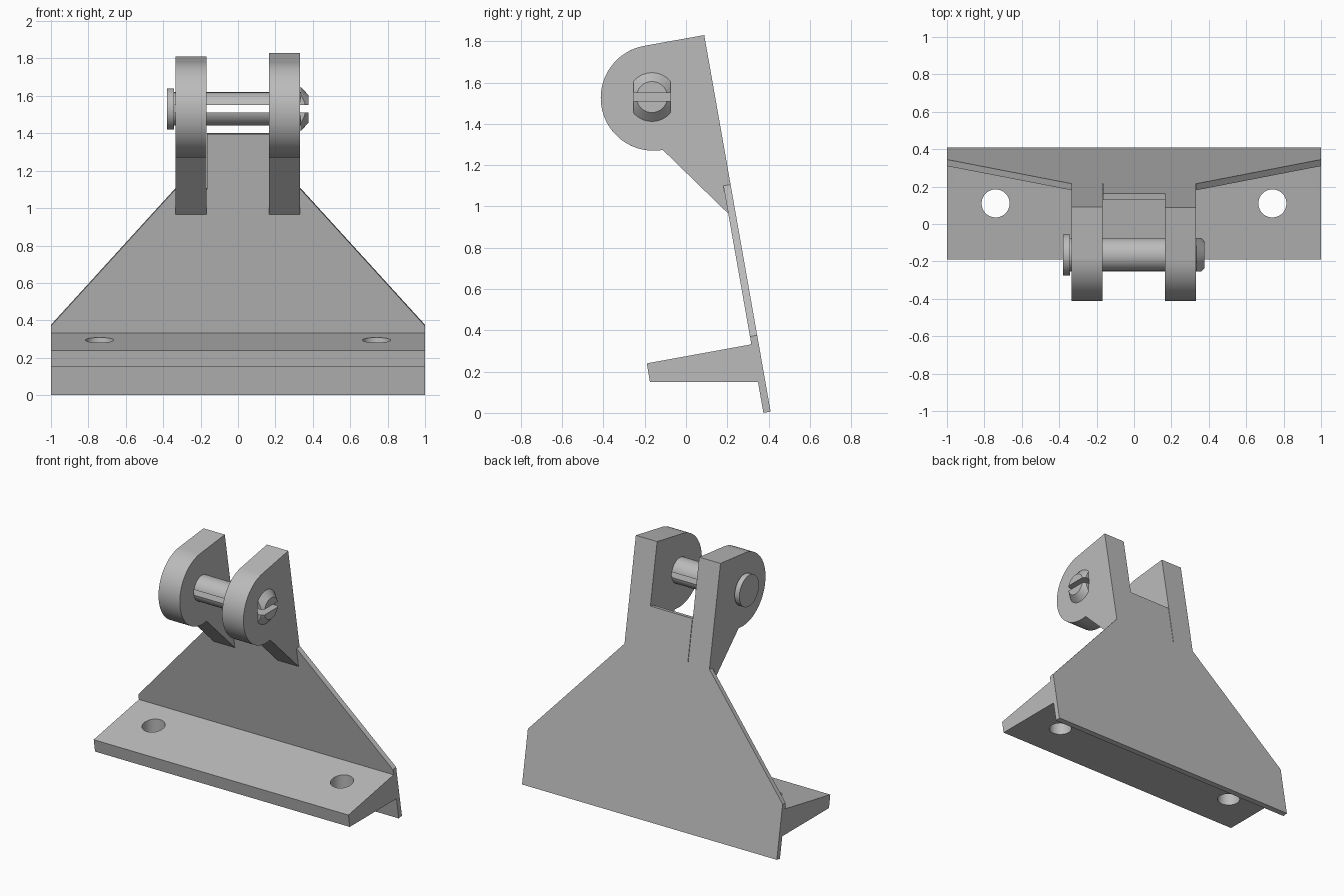
import bpy, bmesh, math
from mathutils import Vector, Matrix

if "Cube" in bpy.data.objects:
    bpy.data.objects.remove(bpy.data.objects["Cube"])

grey = bpy.data.materials.new("light_grey")
grey.diffuse_color = (0.5, 0.5, 0.5, 1)
grey.use_nodes = True
grey.node_tree.nodes["Principled BSDF"].inputs["Base Color"].default_value = grey.diffuse_color

TILT = math.radians(10)
T = math.tan(TILT)
PIN_Y, PIN_Z, PIN_R = -0.165, 1.53, 0.09


def front_y(z):
    return 0.375 - T * z


def back_y(z):
    return 0.41 - T * (z - 0.006)


def finish(name, bm):
    bmesh.ops.recalc_face_normals(bm, faces=bm.faces)
    me = bpy.data.meshes.new(name)
    bm.to_mesh(me)
    bm.free()
    me.materials.append(grey)
    ob = bpy.data.objects.new(name, me)
    bpy.context.collection.objects.link(ob)
    return ob


def prism(name, points, offset):
    """Extrude a closed 3D outline along an offset vector."""
    bm = bmesh.new()
    face = bm.faces.new([bm.verts.new(p) for p in points])
    res = bmesh.ops.extrude_face_region(bm, geom=[face])
    moved = [g for g in res["geom"] if isinstance(g, bmesh.types.BMVert)]
    bmesh.ops.translate(bm, verts=moved, vec=offset)
    return finish(name, bm)


def side_prism(name, profile, x0, x1):
    return prism(name, [(x0, y, z) for y, z in profile], Vector((x1 - x0, 0, 0)))


def box(name, x0, x1, y0, y1, z0, z1):
    return side_prism(name, [(y0, z0), (y1, z0), (y1, z1), (y0, z1)], x0, x1)


def x_cone(name, x0, x1, r0, r1):
    """Round part along the pin axis."""
    bm = bmesh.new()
    bmesh.ops.create_cone(bm, cap_ends=True, segments=64, radius1=r0, radius2=r1,
                          depth=x1 - x0,
                          matrix=Matrix.Translation(((x0 + x1) / 2, PIN_Y, PIN_Z))
                          @ Matrix.Rotation(math.pi / 2, 4, 'Y'))
    return finish(name, bm)


def activate(ob):
    bpy.ops.object.select_all(action='DESELECT')
    ob.select_set(True)
    bpy.context.view_layer.objects.active = ob


def boolean(ob, cutter, op='DIFFERENCE'):
    mod = ob.modifiers.new("cut", 'BOOLEAN')
    mod.operation, mod.solver, mod.object = op, 'EXACT', cutter
    activate(ob)
    bpy.ops.object.modifier_apply(modifier=mod.name)
    bpy.data.objects.remove(cutter)


# Tilted back plate: outline on the front surface, extruded along its normal
outline = [(-1, 0), (1, 0), (1, 0.37), (0.335, 1.1), (0.165, 1.1), (0.165, 1.395),
           (-0.165, 1.395), (-0.165, 1.1), (-0.335, 1.1), (-1, 0.37)]
prism("back_plate", [(x, front_y(z), z) for x, z in outline],
      Vector((0, math.cos(TILT), math.sin(TILT))) * 0.0355)

# Wedge shelf with two vertical screw holes
shelf = side_prism("mounting_shelf", [(-0.19, 0.24), (-0.175, 0.15),
                   (front_y(0.15) + 0.01, 0.15), (front_y(0.332) + 0.01, 0.334),
                   (front_y(0.332), 0.332)], -1, 1)
for x in (-0.74, 0.74):
    bm = bmesh.new()
    bmesh.ops.create_cone(bm, cap_ends=True, segments=48, radius1=0.075, radius2=0.075,
                          depth=1, matrix=Matrix.Translation((x, 0.11, 0.25)))
    boolean(shelf, finish("hole_cutter", bm))

# Two rounded lugs; the left one has a slightly lower top
for name, x0, x1, top, start in (("left_lug", -0.335, -0.168, 1.81, 95),
                                 ("right_lug", 0.165, 0.332, 1.83, 100)):
    cy, cz, r = -0.157, 1.526, 0.256
    profile = [(cy + r * math.cos(a), cz + r * math.sin(a))
               for a in (math.radians(start + (280 - start) * i / 48) for i in range(49))]
    profile += [(front_y(0.965), 0.965), (front_y(1.1), 1.1),
                (back_y(1.106), 1.106), (back_y(top), top)]
    lug = side_prism(name, profile, x0, x1)
    boolean(lug, x_cone("hole_cutter", x0 - 0.1, x1 + 0.1, PIN_R, PIN_R))

# Snap pin: round head, split shaft, flattened conical barb
x_cone("pin_head", -0.38, -0.343, 0.11, 0.11)
shaft = x_cone("pin_shaft", -0.345, 0.336, PIN_R - 0.0005, PIN_R - 0.0005)
barb = x_cone("pin_barb", 0.335, 0.376, 0.118, 0.075)
boolean(barb, box("side_cutter", 0.2, 0.5, PIN_Y - 0.09, PIN_Y + 0.09, 1.3, 1.8), 'INTERSECT')
for part in (shaft, barb):
    boolean(part, box("slit_cutter", -0.34, 0.5, -0.5, 0.2, 1.512, 1.55))

# Smooth the round surfaces and keep the edges sharp
for ob in list(bpy.context.collection.objects):
    activate(ob)
    bpy.ops.object.shade_smooth_by_angle(angle=math.radians(25))
